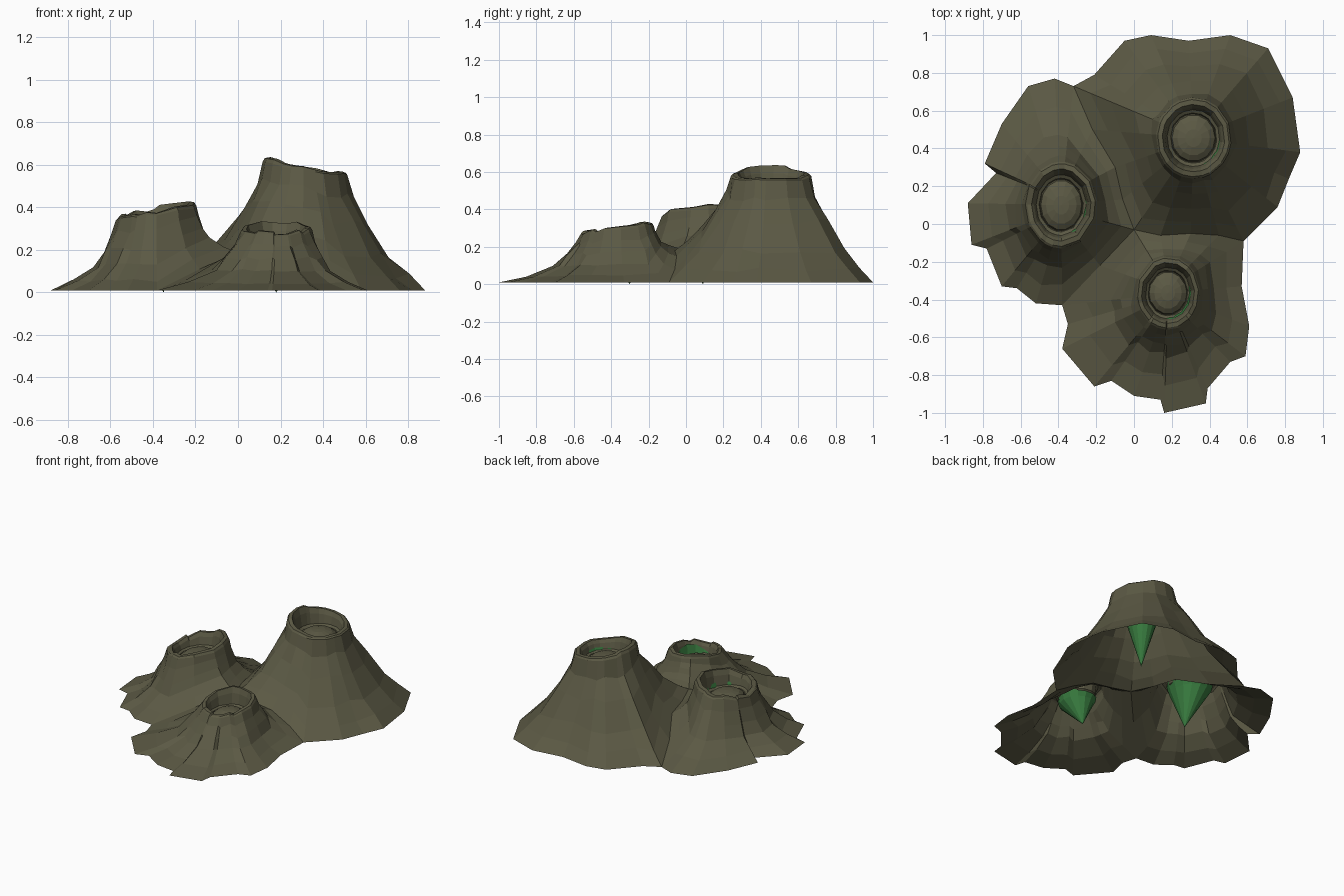
import bpy, bmesh, math, random

if "Cube" in bpy.data.objects:
    bpy.data.objects.remove(bpy.data.objects["Cube"])
random.seed(4)


def material(name, rgb):
    m = bpy.data.materials.new(name)
    m.diffuse_color = (*rgb, 1)
    m.use_nodes = True
    m.node_tree.nodes["Principled BSDF"].inputs["Base Color"].default_value = m.diffuse_color
    return m


BROWN = material("mud brown", (0.105, 0.1, 0.058))
GREEN = material("plant green", (0.04, 0.2, 0.05))


def loft(name, rows, mat, tip=None):
    """Skin closed rings, ordered from the inside outwards; tip closes the first ring."""
    bm = bmesh.new()
    rings = [[bm.verts.new(p) for p in row] for row in rows]
    n = len(rings[0])
    for a, b in zip(rings, rings[1:]):
        for i in range(n):
            j = (i + 1) % n
            bm.faces.new((a[i], b[i], b[j], a[j]))
    if tip:
        t = bm.verts.new(tip)
        for i in range(n):
            bm.faces.new((t, rings[0][i], rings[0][(i + 1) % n]))
    me = bpy.data.meshes.new(name)
    bm.to_mesh(me)
    bm.free()
    me.materials.append(mat)
    ob = bpy.data.objects.new(name, me)
    bpy.context.collection.objects.link(ob)
    return ob


# Valleys shared by neighbouring mounds, from the middle outwards
JOINT = [(0.0, -0.03, 0.19)]
SEAM_A = [(-.06, .13, .18), (-.1, .3, .17), (-.22, .5, .09), (-.32, .73, .01)]
SEAM_B = [(-.18, -.22, .11), (-.38, -.43, .01)]
SEAM_C = [(.14, -.06, .18), (.3, -.05, .15), (.45, -.06, .08), (.58, -.09, .01)]

# Ragged ground outlines, counterclockwise
BIG = [(.76, .09), (.82, .24), (.88, .38), (.84, .67), (.71, .93), (.51, 1), (.29, .97),
       (.09, 1), (-.05, .97), (-.21, .79)]
LEFT = [(-.42, .77), (-.56, .73), (-.48, .52), (-.7, .53), (-.79, .32), (-.73, .27), (-.88, .11),
        (-.86, -.11), (-.78, -.13), (-.7, -.33), (-.62, -.34), (-.52, -.42)]
LEFT.pop(2)
FRONT = [(-.35, -.53), (-.38, -.66), (-.21, -.86), (-.12, -.83), (0, -.91), (.14, -.93),
         (.16, -1), (.38, -.95), (.39, -.87), (.51, -.73), (.59, -.7), (.61, -.54), (.57, -.33)]

STEEP = [(.07, .8), (.27, .59), (.55, .31), (.78, .12)]
FLARED = [(.07, .8), (.2, .56), (.34, .34), (.65, .14)]
# Crater rings: (scale of rim, depth below rim)
THROAT = [(.58, .12), (.62, .095), (.7, .085), (.76, .03), (.83, 0), (.95, .003)]


def ground(points):
    return [(x, y, .01) for x, y in points]


def vent(name, centre, rx, ry, top, tilt, outline, profile, tip, lift):
    cx, cy = centre
    angles = [math.atan2(q[1] - cy, q[0] - cx) for q in outline]
    wobble = [random.uniform(-.01, .01) for _ in outline]

    def rim(i, k, depth):
        c, s = math.cos(angles[i]), math.sin(angles[i])
        follow = max(0, 1 - depth / .09)
        return (cx + rx * k * c, cy + ry * k * s,
                top - depth + follow * (tilt[0] * c + tilt[1] * s + wobble[i]))

    idx = range(len(outline))
    rows = [[rim(i, k, d) for i in idx] for k, d in THROAT]
    edge = [rim(i, 1.0, .015) for i in idx]
    rows.append(edge)
    # Flank rings falling from the rim to the outline
    for s, g in profile:
        row = []
        for p, q in zip(edge, outline):
            t = s + random.uniform(-.025, .025)
            row.append((p[0] + (q[0] - p[0]) * t, p[1] + (q[1] - p[1]) * t,
                        q[2] + (p[2] - q[2]) * (g + random.uniform(-.03, .03))))
        rows.append(row)
    rows.append(outline)
    loft(name + "_mound", rows, BROWN)

    def circle(k, z, n=14, tilted=0):
        ring = []
        for i in range(n):
            a = math.tau * i / n
            up = tilted * max(0, math.cos(a + .5)) ** 2
            ring.append((cx + rx * k * math.cos(a), cy + ry * k * math.sin(a), z + up))
        return ring

    # Low dome filling the crater
    loft(name + "_plug", [circle(.22, top - .058), circle(.43, top - .07),
                          circle(.57, top - .09), circle(.61, top - .115)],
         BROWN, (cx, cy, top - .055))
    # Green spike under the plug, its rim lifted on one side
    loft(name + "_spike", [circle(.62, top - .13), circle(.72, top - .1, tilted=lift)],
         GREEN, tip)


vent("big", (.315, .455), .2, .215, .595, (-.035, 0),
     JOINT + SEAM_C + ground(BIG) + SEAM_A[::-1], STEEP, (.3, .43, .06), .03)
vent("left", (-.385, .1), .19, .23, .39, (.035, .01),
     JOINT + SEAM_A + ground(LEFT) + SEAM_B[::-1], FLARED, (-.35, .09, 0), .045)
vent("front", (.18, -.365), .17, .195, .305, (0, .025),
     JOINT + SEAM_B + ground(FRONT) + SEAM_C[::-1], FLARED, (.18, -.3, 0), .075)
